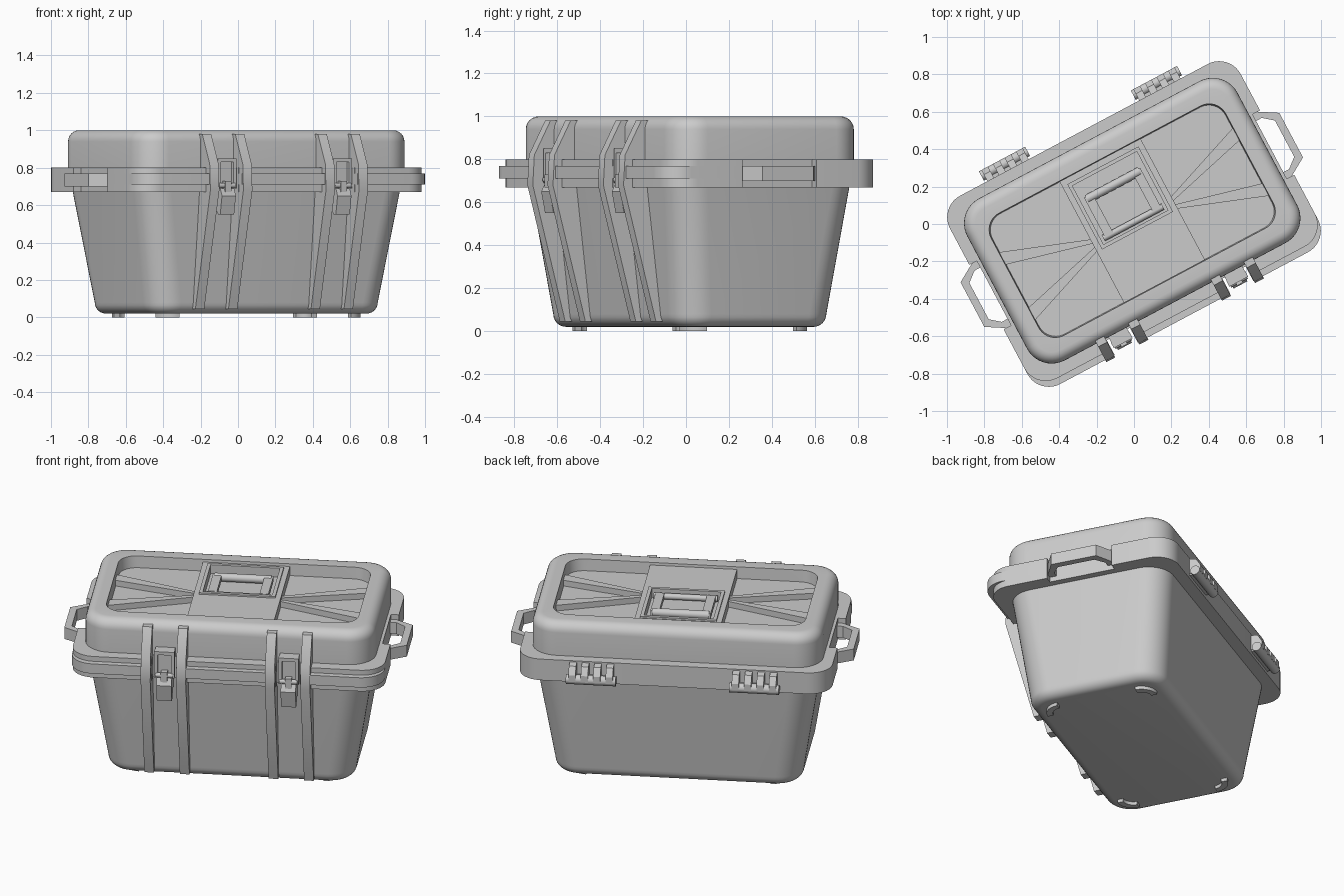
import bpy, bmesh
from math import sin, cos, pi, radians
from mathutils import Matrix

if "Cube" in bpy.data.objects:
    bpy.data.objects.remove(bpy.data.objects["Cube"])

TURN = Matrix.Rotation(radians(28), 3, 'Z')   # the whole case stands turned on the grid


def finish(name, bm):
    bmesh.ops.recalc_face_normals(bm, faces=bm.faces)
    bmesh.ops.rotate(bm, verts=bm.verts, cent=(0, 0, 0), matrix=TURN)
    me = bpy.data.meshes.new(name)
    bm.to_mesh(me)
    bm.free()
    ob = bpy.data.objects.new(name, me)
    bpy.context.collection.objects.link(ob)
    bpy.ops.object.select_all(action='DESELECT')
    ob.select_set(True)
    bpy.context.view_layer.objects.active = ob
    bpy.ops.object.shade_smooth_by_angle(angle=radians(30))
    return ob


def loft(bm, loops):
    """Skin equal-length 3D loops, capping both ends."""
    rings = [[bm.verts.new(p) for p in lp] for lp in loops]
    n = len(rings[0])
    for a, b in zip(rings, rings[1:]):
        for i in range(n):
            bm.faces.new((a[i], a[(i + 1) % n], b[(i + 1) % n], b[i]))
    bm.faces.new(rings[0])
    bm.faces.new(rings[-1])


def prism(bm, pts, lo, hi, axis='z'):
    """Extrude a (x,y) outline along z, or a (y,z) outline along x."""
    if axis == 'z':
        loft(bm, [[(x, y, h) for x, y in pts] for h in (lo, hi)])
    else:
        loft(bm, [[(h, y, z) for y, z in pts] for h in (lo, hi)])


def box(bm, x0, x1, y0, y1, z0, z1):
    prism(bm, [(x0, y0), (x1, y0), (x1, y1), (x0, y1)], z0, z1)


def rod(bm, x0, x1, y, z, r, n=16):
    prism(bm, [(y + r * cos(2 * pi * i / n), z + r * sin(2 * pi * i / n)) for i in range(n)], x0, x1, 'x')


def arc(cx, cy, r, start, n=10):
    return [(cx + r * cos(start + i * pi / 2 / n), cy + r * sin(start + i * pi / 2 / n)) for i in range(n + 1)]


def rrect(a, b, r, z, cy=0.02):
    pts = []
    for k, (sx, sy) in enumerate([(1, 1), (-1, 1), (-1, -1), (1, -1)]):
        pts += arc(sx * (a - r), cy + sy * (b - r), r, k * pi / 2)
    return [(x, y, z) for x, y in pts]


# Tapered tub with rounded bottom edge
R = 0.06
loops = []
for i in range(7):
    t = i * pi / 12
    d = R * (1 - sin(t))
    loops.append(rrect(0.70 - d, 0.408 - d, 0.15 - d, 0.02 + R * (1 - cos(t))))
loops.append(rrect(0.80, 0.482, 0.15, 0.70))
bm = bmesh.new()
loft(bm, loops)
finish("tub", bm)

# Lid with rounded top edge and sunken top
loops = [rrect(0.818, 0.49, 0.15, 0.76)]
for i in range(7):
    t = i * pi / 12
    d = R * (1 - cos(t))
    loops.append(rrect(0.818 - d, 0.49 - d, 0.15 - d, 0.94 + R * sin(t)))
loops += [rrect(0.71, 0.37, 0.10, 1.0), rrect(0.705, 0.365, 0.10, 0.93)]
bm = bmesh.new()
loft(bm, loops)
finish("lid", bm)


# Flanges with notches for side handles and front latches
def flange(name, y0, z0, z1):
    a, y1, r = 0.88, 0.57, 0.13
    right = [(a, -0.17), (0.835, -0.17), (0.835, 0.22), (a, 0.22)]
    front = [(0.28, y0), (0.28, -0.48), (0.42, -0.48), (0.42, y0)]
    pts = arc(a - r, y0 + r, r, -pi / 2) + right + arc(a - r, y1 - r, r, 0)
    pts += arc(r - a, y1 - r, r, pi / 2) + [(-x, y) for x, y in reversed(right)]
    pts += arc(r - a, y0 + r, r, pi) + [(-x, y) for x, y in reversed(front)] + front
    bm = bmesh.new()
    prism(bm, pts, z0, z1)
    finish(name, bm)


flange("lower_flange", -0.535, 0.67, 0.71)
flange("middle_flange", -0.57, 0.71, 0.77)
flange("upper_flange", -0.535, 0.77, 0.80)

# Side carry handles
grip = [(0.82, 0.22), (0.865, 0.22), (0.965, 0.16), (0.965, -0.11), (0.865, -0.17), (0.82, -0.17),
        (0.82, -0.13), (0.87, -0.13), (0.925, -0.085), (0.925, 0.135), (0.87, 0.18), (0.82, 0.18)]
for side, s in (("right", 1), ("left", -1)):
    bm = bmesh.new()
    prism(bm, [(s * x, y) for x, y in grip], 0.70, 0.77)
    finish(side + "_handle", bm)

# Four front ribs running from lid to bottom
rib = [(-0.44, 0.98), (-0.49, 0.98), (-0.575, 0.82), (-0.583, 0.68), (-0.412, 0.045), (-0.35, 0.045), (-0.42, 0.7)]
for i, x in enumerate((-0.45, -0.25, 0.25, 0.45)):
    bm = bmesh.new()
    prism(bm, rib, x - 0.027, x + 0.027, 'x')
    finish(f"front_rib_{i}", bm)

# Latches: framed plate, hook, pivot and lever
for side, x in (("left", -0.35), ("right", 0.35)):
    bm = bmesh.new()
    box(bm, x - 0.055, x + 0.055, -0.515, -0.46, 0.70, 0.85)
    for s in (-1, 1):
        box(bm, x + s * 0.047 - 0.01, x + s * 0.047 + 0.01, -0.535, -0.5, 0.69, 0.85)
    box(bm, x - 0.055, x + 0.055, -0.535, -0.5, 0.83, 0.85)
    box(bm, x - 0.018, x + 0.018, -0.55, -0.5, 0.67, 0.73)
    rod(bm, x - 0.05, x + 0.05, -0.53, 0.705, 0.014)
    prism(bm, [(-0.44, 0.69), (-0.535, 0.69), (-0.555, 0.65), (-0.535, 0.55), (-0.51, 0.55), (-0.44, 0.63)],
          x - 0.042, x + 0.042, 'x')
    finish(side + "_latch", bm)

# Rear hinges: long barrel with fingers
for side, x in (("left", -0.46), ("right", 0.46)):
    bm = bmesh.new()
    rod(bm, x - 0.14, x + 0.14, 0.61, 0.705, 0.028)
    box(bm, x - 0.12, x + 0.12, 0.56, 0.61, 0.69, 0.72)
    for k in range(4):
        c = x - 0.105 + k * 0.07
        prism(bm, [(0.55, 0.70), (0.638, 0.70), (0.638, 0.74), (0.61, 0.785), (0.55, 0.795)],
              c - 0.02, c + 0.02, 'x')
    finish(side + "_hinge", bm)

# Raised centre of the lid with a pocket for the top handle
def rect(x, y0, y1, z):
    return [(-x, y0, z), (x, y0, z), (x, y1, z), (-x, y1, z)]


bm = bmesh.new()
loft(bm, [rect(0.245, -0.347, 0.387, 0.92), rect(0.245, -0.347, 0.387, 0.985), rect(0.215, -0.04, 0.355, 0.985),
          rect(0.215, -0.04, 0.355, 0.995), rect(0.195, -0.02, 0.335, 0.995), rect(0.195, -0.02, 0.335, 0.94)])
finish("lid_centre_panel", bm)

# Folding top handle
bm = bmesh.new()
rod(bm, -0.18, 0.18, 0.01, 0.965, 0.018)
rod(bm, -0.16, 0.16, 0.235, 0.968, 0.024)
for s in (-1, 1):
    box(bm, s * 0.145 - 0.025, s * 0.145 + 0.025, 0.01, 0.25, 0.955, 0.985)
finish("top_handle", bm)

# Wedge ribs spreading from the centre panel to the lid ends
for side, s in (("right", 1), ("left", -1)):
    bm = bmesh.new()
    for t in (-1, 1):
        prism(bm, [(s * 0.24, t * 0.01), (s * 0.707, t * 0.13), (s * 0.707, t * 0.205), (s * 0.24, t * 0.035)],
              0.92, 0.965)
    finish(side + "_lid_ribs", bm)

# Curved feet under the four corners
for k, (sx, sy) in enumerate([(1, 1), (-1, 1), (-1, -1), (1, -1)]):
    c = (sx * 0.52, 0.02 + sy * 0.235)
    bm = bmesh.new()
    prism(bm, arc(*c, 0.095, k * pi / 2) + arc(*c, 0.06, k * pi / 2)[::-1], 0.0, 0.03)
    finish(f"foot_{k}", bm)
